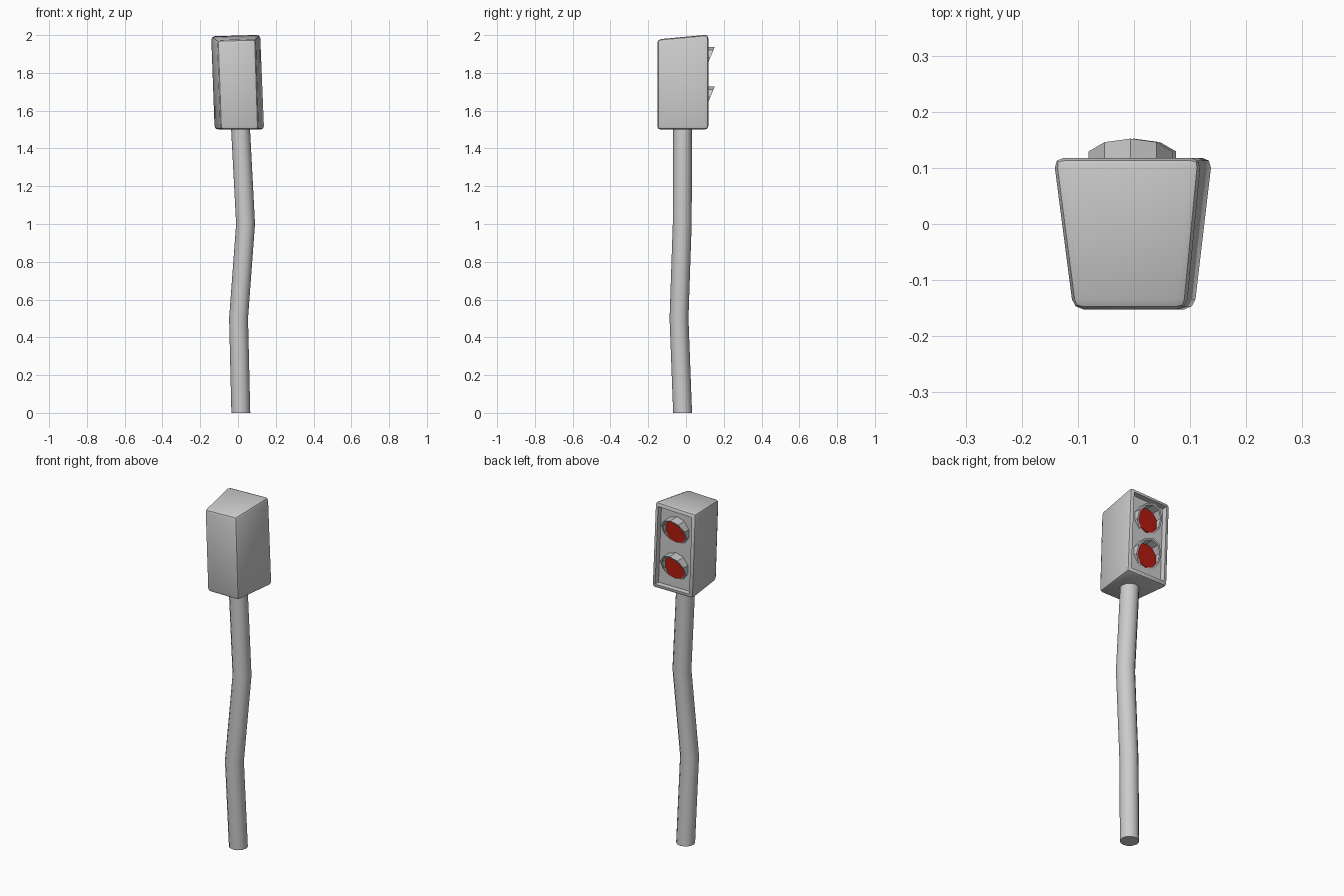
import bpy, bmesh
from math import pi, cos, sin, radians

if "Cube" in bpy.data.objects:
    bpy.data.objects.remove(bpy.data.objects["Cube"])


def finish(bm, name, material=None, angle=30):
    bmesh.ops.recalc_face_normals(bm, faces=bm.faces)
    mesh = bpy.data.meshes.new(name)
    bm.to_mesh(mesh)
    bm.free()
    ob = bpy.data.objects.new(name, mesh)
    bpy.context.collection.objects.link(ob)
    if material:
        mesh.materials.append(material)
    bpy.ops.object.select_all(action='DESELECT')
    bpy.context.view_layer.objects.active = ob
    ob.select_set(True)
    bpy.ops.object.shade_smooth_by_angle(angle=radians(angle))
    return ob


def bridge(bm, a, b):
    n = len(a)
    for i in range(n):
        j = (i + 1) % n
        bm.faces.new((a[i], a[j], b[j], b[i]))


# Crooked pole: rings along a bent path
bm = bmesh.new()
path = [(0.015, -0.018, 0), (0.003, -0.037, 0.5), (0.04, -0.02, 1.0), (0.013, -0.018, 1.515)]
SIDES, R = 12, 0.05
rings = [[bm.verts.new((x + R * cos(2 * pi * i / SIDES), y + R * sin(2 * pi * i / SIDES), z))
          for i in range(SIDES)] for x, y, z in path]
for a, b in zip(rings, rings[1:]):
    bridge(bm, a, b)
bm.faces.new(rings[0])
bm.faces.new(rings[-1])
finish(bm, "pole", angle=40)

# Tapered, leaning signal housing with rounded edges
bm = bmesh.new()
front = [(-0.092, 1.5), (0.108, 1.5), (0.093, 1.978), (-0.109, 1.972)]
back = [(-0.126, 1.5), (0.14, 1.5), (0.119, 2.003), (-0.144, 1.995)]
f = [bm.verts.new((x, -0.152, z)) for x, z in front]
b = [bm.verts.new((x, 0.118, z)) for x, z in back]
bridge(bm, f, b)
bm.faces.new(f)
bm.faces.new(b)
bmesh.ops.recalc_face_normals(bm, faces=bm.faces)
bmesh.ops.bevel(bm, geom=bm.edges[:], offset=0.018, segments=2, profile=0.5, affect='EDGES')
# Recessed signal panel
bm.normal_update()
panel = max(bm.faces, key=lambda fc: fc.calc_center_median().y)
bmesh.ops.inset_region(bm, faces=[panel], thickness=0.008)
bmesh.ops.inset_region(bm, faces=[panel], thickness=0.003, depth=-0.028)
finish(bm, "signal_housing")

# Lamps: red lens discs with slanted hoods
red = bpy.data.materials.new("red_lens")
red.diffuse_color = (0.45, 0.01, 0.005, 1)
red.use_nodes = True
red.node_tree.nodes["Principled BSDF"].inputs["Base Color"].default_value = red.diffuse_color
N = 10


def lamp(label, cx, cz):
    def ring(bm, r, y, slope=0.0):
        pts = [(r * cos(pi / 2 + 2 * pi * i / N), r * sin(pi / 2 + 2 * pi * i / N)) for i in range(N)]
        return [bm.verts.new((cx + x, y + slope * z, cz + z)) for x, z in pts]

    bm = bmesh.new()
    loops = [ring(bm, 0.079, 0.08), ring(bm, 0.079, 0.119, 0.42),
             ring(bm, 0.069, 0.119, 0.42), ring(bm, 0.069, 0.08)]
    for i in range(4):
        bridge(bm, loops[i], loops[(i + 1) % 4])
    finish(bm, label + "_hood")

    bm = bmesh.new()
    rear, face = ring(bm, 0.0695, 0.08), ring(bm, 0.0695, 0.096)
    bridge(bm, rear, face)
    bm.faces.new(rear)
    bm.faces.new(face)
    finish(bm, label + "_lens", red)


lamp("upper", -0.006, 1.858)
lamp("lower", 0.0, 1.648)
